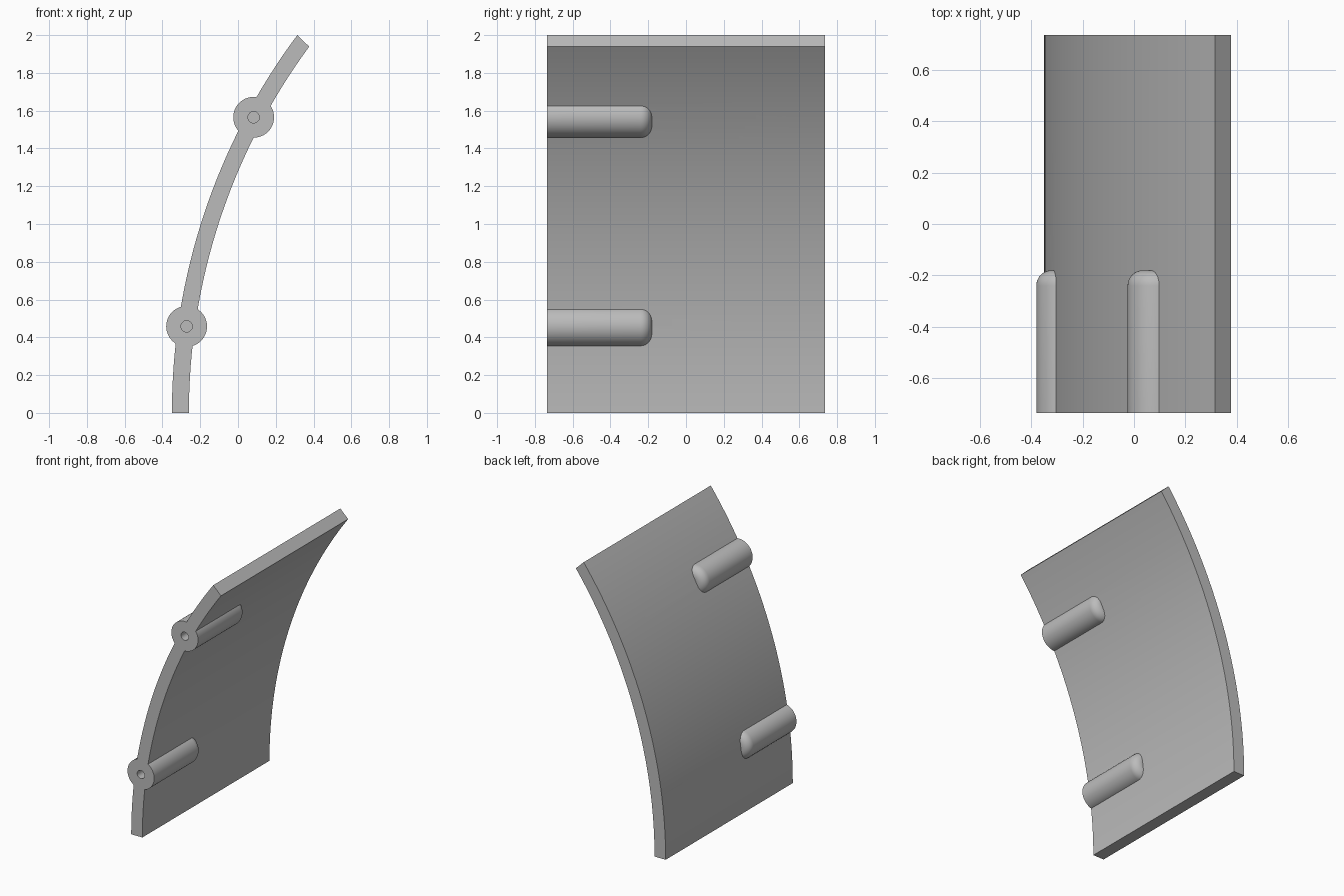
import bpy, bmesh, math
from mathutils import Vector

cube = bpy.data.objects.get("Cube")
if cube:
    bpy.data.objects.remove(cube, do_unlink=True)

FRONT, BACK = -0.735, 0.735
BOSS_R, HOLE_R, FILLET = 0.108, 0.03, 0.06
BOSS_END, HOLE_END = -0.18, -0.3
BOSSES = {"lower_boss": (-0.272, 0.458), "upper_boss": (0.083, 1.565)}

grey = bpy.data.materials.new("plain_grey")
grey.use_nodes = True
colour = (0.5, 0.5, 0.5, 1)
grey.diffuse_color = colour
grey.node_tree.nodes["Principled BSDF"].inputs["Base Color"].default_value = colour


def make_object(name, bm):
    bmesh.ops.recalc_face_normals(bm, faces=bm.faces)
    mesh = bpy.data.meshes.new(name)
    bm.to_mesh(mesh)
    bm.free()
    mesh.materials.append(grey)
    obj = bpy.data.objects.new(name, mesh)
    bpy.context.collection.objects.link(obj)
    return obj


def activate(obj):
    bpy.ops.object.select_all(action='DESELECT')
    obj.select_set(True)
    bpy.context.view_layer.objects.active = obj


def shade(obj):
    activate(obj)
    bpy.ops.object.shade_smooth_by_angle(angle=math.radians(30))


def arc(start_x, radius, top, steps=32):
    """Arc that leaves the ground vertically and leans toward +x."""
    end = math.asin(top / radius)
    angles = [end * i / steps for i in range(steps + 1)]
    return [(start_x + radius * (1 - math.cos(a)), radius * math.sin(a)) for a in angles]


def revolve(name, profile, x, z, steps=48):
    """Spin a (radius, y) profile around a front-to-back axis."""
    bm = bmesh.new()
    verts = [bm.verts.new((r, y, 0)) for r, y in profile]
    edges = [bm.edges.new(pair) for pair in zip(verts, verts[1:])]
    bmesh.ops.spin(bm, geom=verts + edges, cent=(0, 0, 0), axis=(0, 1, 0),
                   angle=math.tau, steps=steps)
    bmesh.ops.remove_doubles(bm, verts=bm.verts, dist=0.0001)
    bmesh.ops.translate(bm, verts=bm.verts, vec=(x, 0, z))
    return make_object(name, bm)


# Curved panel: ribbon between two arcs, extruded front to back
outer = arc(-0.35, 3.344, 2.0)
inner = arc(-0.26, 3.27, 1.939)
bm = bmesh.new()
rows = [[bm.verts.new((x, FRONT, z)) for x, z in side] for side in (outer, inner)]
for i in range(len(outer) - 1):
    bm.faces.new((rows[0][i], rows[0][i + 1], rows[1][i + 1], rows[1][i]))
extruded = bmesh.ops.extrude_face_region(bm, geom=bm.faces[:], use_keep_orig=True)
moved = [v for v in extruded["geom"] if isinstance(v, bmesh.types.BMVert)]
bmesh.ops.translate(bm, verts=moved, vec=Vector((0, BACK - FRONT, 0)))
panel = make_object("curved_panel", bm)

# Bosses with a rounded blind end and a pin hole in the front
fillet = []
for i in range(9):
    a = math.pi / 2 * i / 8
    fillet.append((BOSS_R - FILLET + FILLET * math.cos(a),
                   BOSS_END - FILLET + FILLET * math.sin(a)))
boss_profile = [(0, HOLE_END), (HOLE_R, HOLE_END), (HOLE_R, FRONT),
                (BOSS_R, FRONT)] + fillet + [(0, BOSS_END)]
cut_r, cut_end = BOSS_R - 0.002, BOSS_END - FILLET - 0.01
cut_profile = [(0, FRONT - 0.1), (cut_r, FRONT - 0.1), (cut_r, cut_end), (0, cut_end)]

for name, (x, z) in BOSSES.items():
    shade(revolve(name, boss_profile, x, z))
    # Clear the panel inside the boss so the hole stays open
    cutter = revolve(name + "_cutter", cut_profile, x, z)
    cutter.hide_render = True
    activate(panel)
    mod = panel.modifiers.new("boss_seat", 'BOOLEAN')
    mod.operation = 'DIFFERENCE'
    mod.solver = 'EXACT'
    mod.object = cutter
    bpy.ops.object.modifier_apply(modifier=mod.name)
    bpy.data.objects.remove(cutter, do_unlink=True)

shade(panel)
